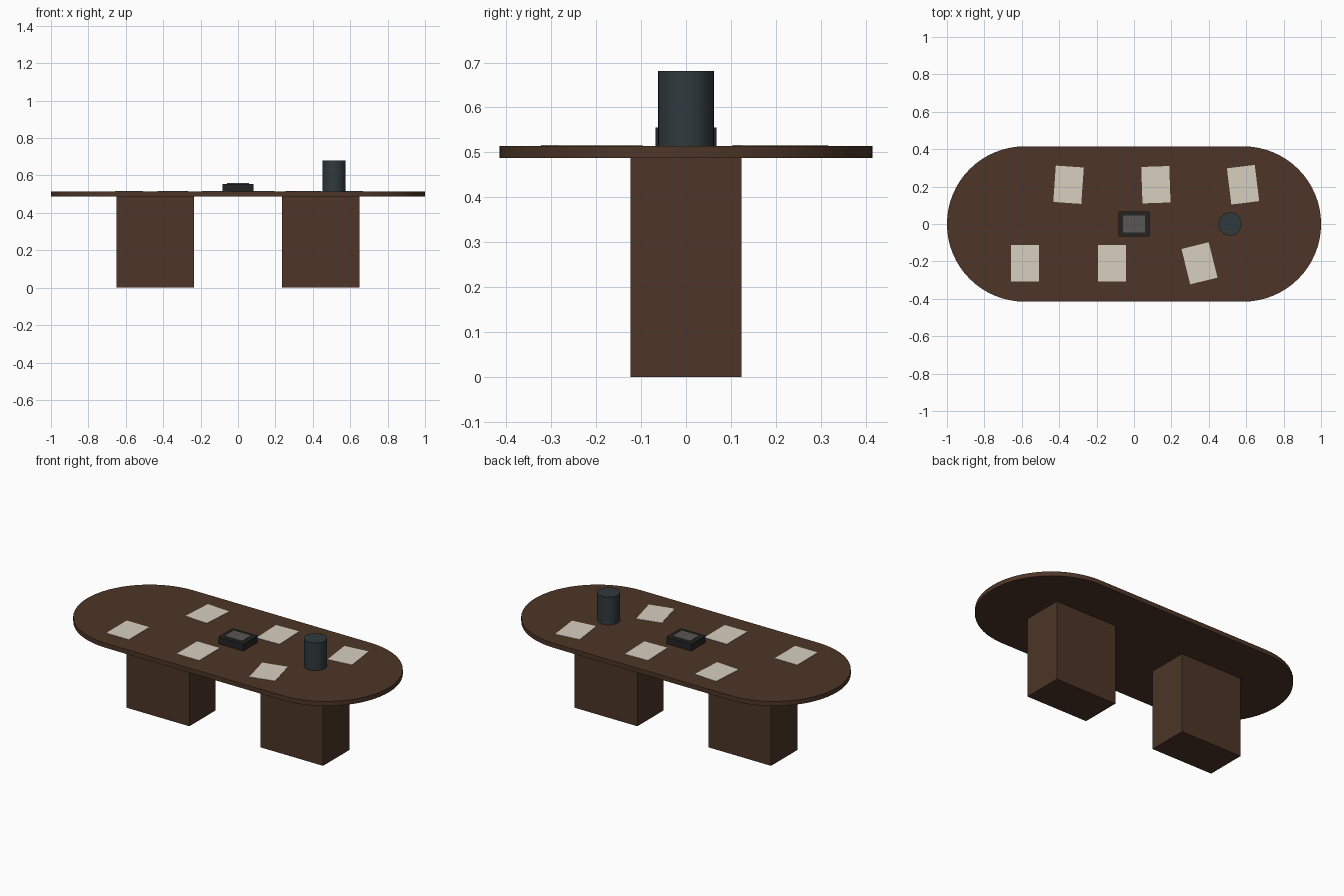
import bpy, bmesh, math

if "Cube" in bpy.data.objects:
    bpy.data.objects.remove(bpy.data.objects["Cube"])

def material(name, rgb):
    m = bpy.data.materials.new(name)
    m.diffuse_color = (*rgb, 1)
    m.use_nodes = True
    m.node_tree.nodes["Principled BSDF"].inputs["Base Color"].default_value = m.diffuse_color
    return m

wood = material("dark_wood", (0.075, 0.036, 0.02))
paper = material("paper", (0.68, 0.63, 0.53))
slate = material("slate", (0.03, 0.042, 0.047))
black = material("black_plastic", (0.018, 0.017, 0.018))
grey = material("grey_screen", (0.1, 0.095, 0.09))

def finish(name, bm, mat, loc=(0, 0, 0), rot=0):
    bmesh.ops.recalc_face_normals(bm, faces=bm.faces)
    me = bpy.data.meshes.new(name)
    bm.to_mesh(me)
    bm.free()
    ob = bpy.data.objects.new(name, me)
    ob.location = loc
    ob.rotation_euler.z = math.radians(rot)
    me.materials.append(mat)
    bpy.context.collection.objects.link(ob)
    return ob

def box(name, size, loc, mat, rot=0):
    bm = bmesh.new()
    bmesh.ops.create_cube(bm, size=1)
    bmesh.ops.scale(bm, vec=size, verts=bm.verts)
    return finish(name, bm, mat, loc, rot)

def smooth(ob):
    bpy.ops.object.select_all(action='DESELECT')
    ob.select_set(True)
    bpy.context.view_layer.objects.active = ob
    bpy.ops.object.shade_smooth_by_angle(angle=math.radians(30))

BOTTOM, TOP = 0.487, 0.514

# Table top: stadium outline extruded upwards
R, N = 0.415, 32
bm = bmesh.new()
outline = []
for side, start in ((1, -90), (-1, 90)):
    for i in range(N + 1):
        a = math.radians(start + 180 * i / N)
        outline.append(bm.verts.new((side * (1 - R) + R * math.cos(a), R * math.sin(a), BOTTOM)))
face = bm.faces.new(outline)
ext = bmesh.ops.extrude_face_region(bm, geom=[face], use_keep_orig=True)
bmesh.ops.translate(bm, vec=(0, 0, TOP - BOTTOM),
                    verts=[v for v in ext["geom"] if isinstance(v, bmesh.types.BMVert)])
smooth(finish("table_top", bm, wood))

# Two block pedestals
for name, x in (("left_pedestal", -0.443), ("right_pedestal", 0.443)):
    box(name, (0.415, 0.248, BOTTOM), (x, 0, BOTTOM / 2), wood)

# Paper sheets: x, y, turn in degrees
sheets = [(-0.35, 0.21, -4), (0.117, 0.21, 2), (0.583, 0.21, 7),
          (-0.583, -0.21, 0), (-0.117, -0.21, 0), (0.35, -0.21, 14)]
for i, (x, y, turn) in enumerate(sheets):
    box(f"paper_sheet_{i + 1}", (0.15, 0.195, 0.002), (x, y, TOP + 0.001), paper, turn)

# Desk unit with raised screen
box("desk_unit", (0.166, 0.136, 0.041), (0, 0, TOP + 0.0205), black)
box("desk_unit_screen", (0.118, 0.09, 0.004), (0, 0, TOP + 0.043), grey)

# Canister
bm = bmesh.new()
bmesh.ops.create_cone(bm, cap_ends=True, segments=32, radius1=0.062, radius2=0.062, depth=0.167)
smooth(finish("canister", bm, slate, (0.513, 0, TOP + 0.0835)))
